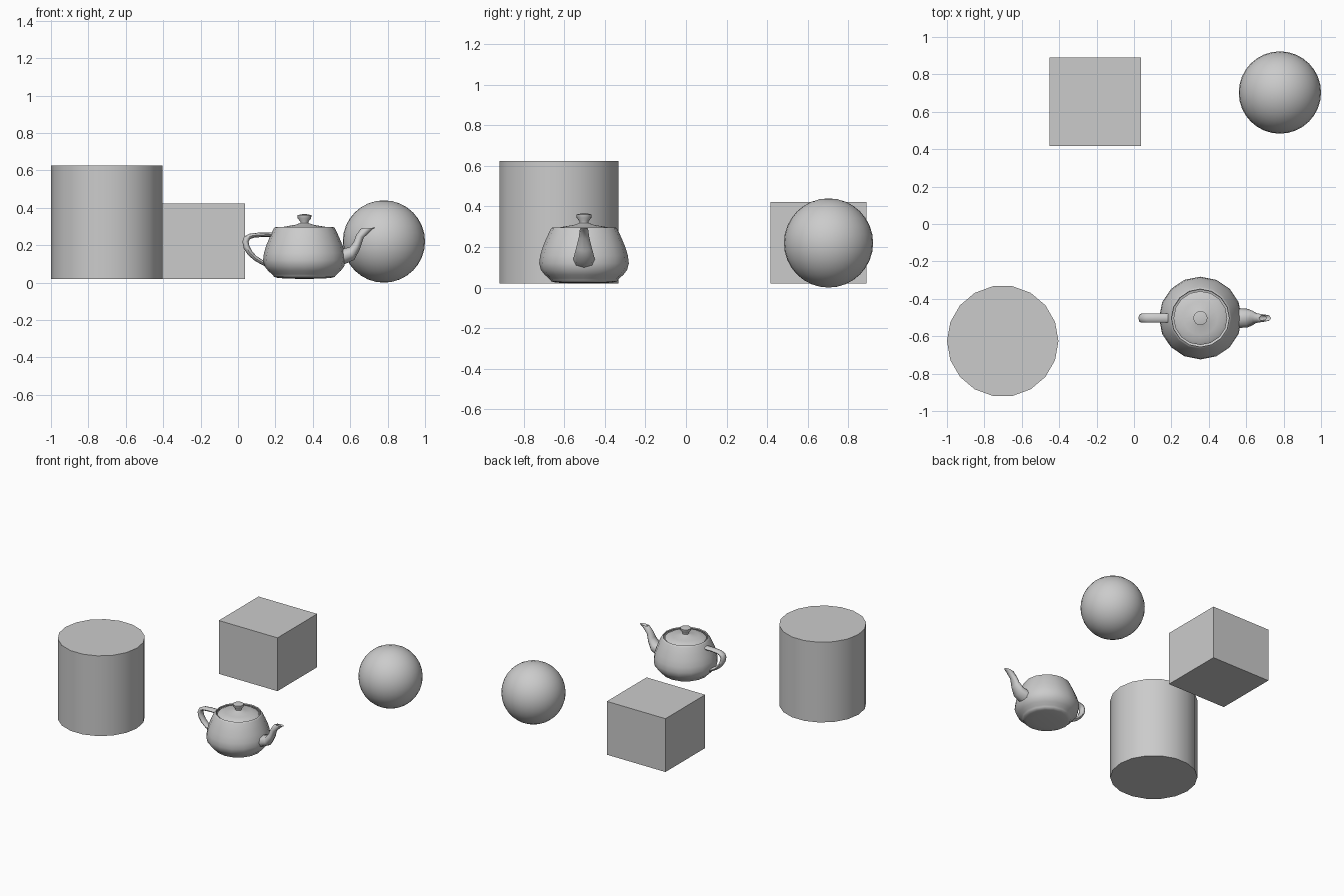
import bpy, bmesh, math

if "Cube" in bpy.data.objects:
    bpy.data.objects.remove(bpy.data.objects["Cube"])

S = 0.1106                       # teapot scale
OX, OY, OZ = 0.355, -0.503, 0.02  # teapot position
SEG = 4                          # steps per curve piece


def bezier(p, t):
    w = ((1 - t) ** 3, 3 * t * (1 - t) ** 2, 3 * t * t * (1 - t), t ** 3)
    return tuple(sum(wi * pi[k] for wi, pi in zip(w, p)) for k in range(len(p[0])))


def chain(points):
    """Sample a run of joined cubic pieces (3n+1 control points)."""
    out = [points[0]]
    for i in range(0, len(points) - 1, 3):
        out += [bezier(points[i:i + 4], s / SEG) for s in range(1, SEG + 1)]
    return out


def smooth(ob, angle=45):
    bpy.ops.object.select_all(action='DESELECT')
    ob.select_set(True)
    bpy.context.view_layer.objects.active = ob
    bpy.ops.object.shade_smooth_by_angle(angle=math.radians(angle))


def skin(name, rings):
    """Bridge closed rings of points into one smooth surface."""
    bm = bmesh.new()
    vs = [[bm.verts.new(c) for c in r] for r in rings]
    n = len(rings[0])
    for a, b in zip(vs, vs[1:]):
        for j in range(n):
            k = (j + 1) % n
            bm.faces.new((a[j], a[k], b[k], b[j]))
    bmesh.ops.remove_doubles(bm, verts=bm.verts, dist=1e-4)
    bmesh.ops.recalc_face_normals(bm, faces=bm.faces)
    me = bpy.data.meshes.new(name)
    bm.to_mesh(me)
    bm.free()
    ob = bpy.data.objects.new(name, me)
    bpy.context.collection.objects.link(ob)
    ob.location, ob.scale = (OX, OY, OZ), (S, S, S)
    smooth(ob, 60)


def lathe(name, profile, sides=16):
    angles = [2 * math.pi * j / sides for j in range(sides)]
    skin(name, [[(r * math.cos(a), r * math.sin(a), z) for a in angles]
                for r, z in chain(profile)])


def tube(name, inner, outer, widths):
    """Sweep a rounded section between an inner and an outer side curve."""
    i4 = [(x, 0, z) for x, z in inner]
    o4 = [(x, 0, z) for x, z in outer]
    side = [(0, wi, wo) for wi, wo in widths]
    rings = []
    for (xi, _, zi), (xo, _, zo), (_, wi, wo) in zip(chain(i4), chain(o4), chain(side)):
        half = [bezier(((xi, 0, zi), (xi, wi, zi), (xo, wo, zo), (xo, 0, zo)), s / SEG)
                for s in range(SEG + 1)]
        rings.append(half + [(x, -y, z) for x, y, z in half[-2:0:-1]])
    skin(name, rings)


# Cylinder
bpy.ops.mesh.primitive_cylinder_add(vertices=18, radius=0.298, depth=0.605,
                                    location=(-0.702, -0.626, 0.3225),
                                    rotation=(0, 0, math.pi / 2))
cyl = bpy.context.object
cyl.rotation_euler.z = math.pi / 2  # corners on the x axis
cyl.name = "cylinder"
smooth(cyl)

# Box
bpy.ops.mesh.primitive_cube_add(size=1, location=(-0.207, 0.653, 0.221))
box = bpy.context.object
box.name = "box"
box.scale = (0.489, 0.473, 0.402)

# Sphere
bpy.ops.mesh.primitive_uv_sphere_add(segments=32, ring_count=16, radius=0.22,
                                     location=(0.78, 0.703, 0.22))
ball = bpy.context.object
ball.name = "sphere"
smooth(ball)

# Teapot body: rim, belly, foot, underside
lathe("teapot_body", [(1.4, 2.4), (1.34, 2.53), (1.44, 2.53), (1.5, 2.4),
                      (1.75, 1.875), (2, 1.35), (2, 0.9),
                      (2, 0.45), (1.5, 0.225), (1.5, 0.15),
                      (1.5, 0.075), (1.425, 0), (0, 0)])

# Teapot lid with knob
lathe("teapot_lid", [(0, 3.15), (0.8, 3.15), (0, 2.7), (0.2, 2.7),
                     (0.4, 2.55), (1.3, 2.55), (1.3, 2.4)])

# Teapot handle
tube("teapot_handle",
     [(-1.6, 2.025), (-2.3, 2.025), (-2.7, 2.025), (-2.7, 1.8),
      (-2.7, 1.575), (-2.5, 1.125), (-2, 0.9)],
     [(-1.5, 2.25), (-2.5, 2.25), (-3, 2.25), (-3, 1.8),
      (-3, 1.35), (-2.65, 0.94), (-1.9, 0.6)],
     [(0.3, 0.3)] * 7)

# Teapot spout, with its lip turning inward
tube("teapot_spout",
     [(1.7, 1.425), (2.6, 1.425), (2.3, 2.1), (2.7, 2.4),
      (2.8, 2.475), (2.9, 2.475), (2.8, 2.4)],
     [(1.7, 0.6), (3.1, 0.825), (2.4, 2.025), (3.3, 2.4),
      (3.525, 2.494), (3.45, 2.5125), (3.2, 2.4)],
     [(0.66, 0.66), (0.66, 0.66), (0.25, 0.25), (0.25, 0.25),
      (0.25, 0.25), (0.15, 0.15), (0.15, 0.15)])
